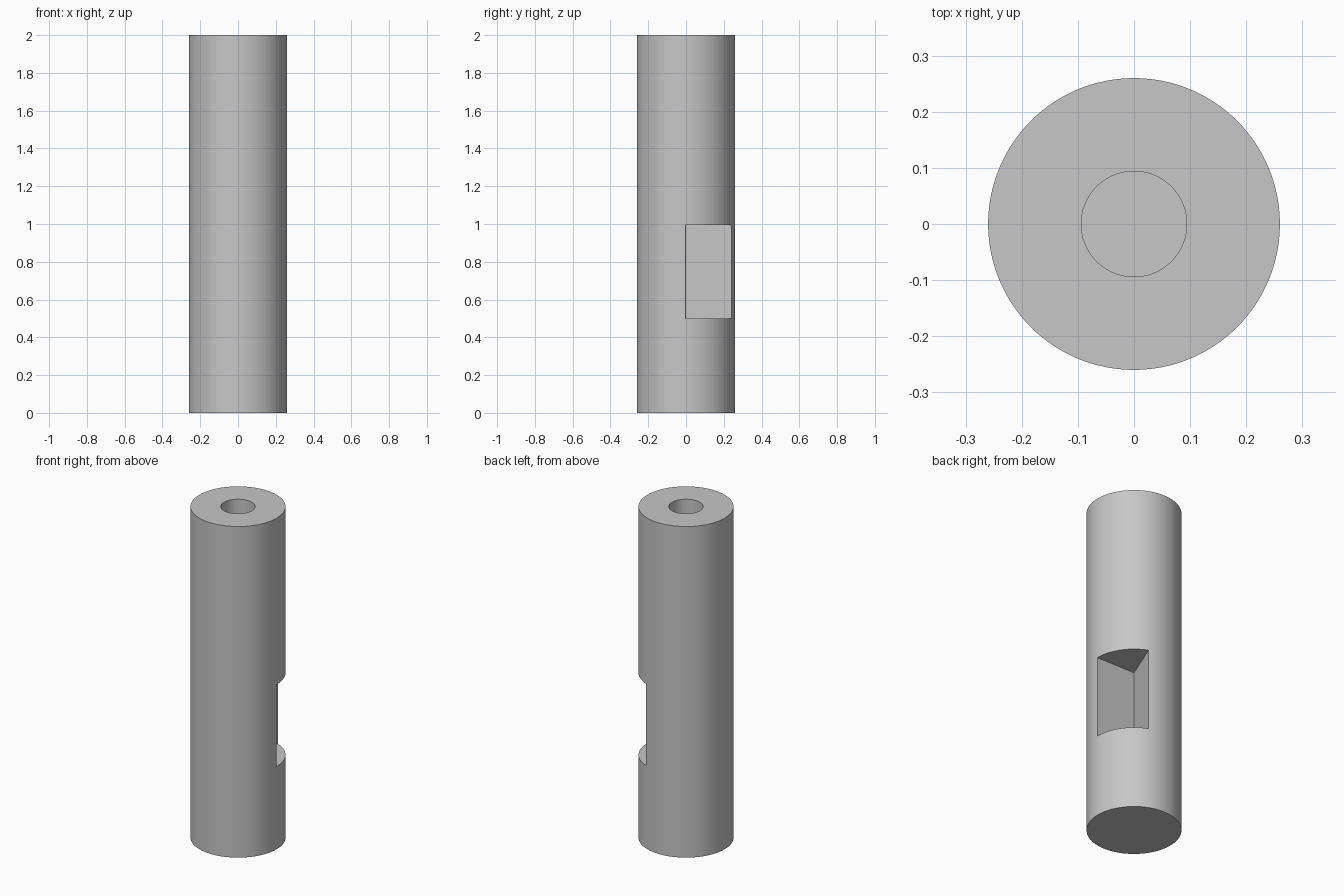
import bpy, bmesh, math
from mathutils import Vector

cube = bpy.data.objects.get("Cube")
if cube:
    bpy.data.objects.remove(cube, do_unlink=True)

HEIGHT, RADIUS = 2.0, 0.26
BORE_RADIUS, BORE_FLOOR = 0.094, 1.5
NOTCH_BOTTOM, NOTCH_TOP = 0.5, 0.995
NOTCH_ANGLES = (-0.5, 34, 68)

grey = bpy.data.materials.new("plain grey")
grey.use_nodes = True
colour = (0.57, 0.57, 0.57, 1)
grey.diffuse_color = colour
grey.node_tree.nodes["Principled BSDF"].inputs["Base Color"].default_value = colour


def prism(name, outline, bottom, top):
    """Extrude a flat outline upwards into a closed solid."""
    bm = bmesh.new()
    base = bm.faces.new([bm.verts.new((x, y, bottom)) for x, y in outline])
    raised = bmesh.ops.extrude_face_region(bm, geom=[base], use_keep_orig=True)
    verts = [g for g in raised["geom"] if isinstance(g, bmesh.types.BMVert)]
    bmesh.ops.translate(bm, verts=verts, vec=Vector((0, 0, top - bottom)))
    bmesh.ops.recalc_face_normals(bm, faces=bm.faces)
    mesh = bpy.data.meshes.new(name)
    bm.to_mesh(mesh)
    bm.free()
    mesh.materials.append(grey)
    obj = bpy.data.objects.new(name, mesh)
    bpy.context.collection.objects.link(obj)
    return obj


def arc(radius, degrees):
    return [(radius * math.cos(math.radians(a)), radius * math.sin(math.radians(a)))
            for a in degrees]


def circle(radius, sides=120):
    return arc(radius, [360 * i / sides for i in range(sides)])


# Solid round rod
rod = prism("rod", circle(RADIUS), 0, HEIGHT)

# Blind bore in the top, and a wedge notch reaching the axis
cutters = [
    prism("bore_cutter", circle(BORE_RADIUS), BORE_FLOOR, HEIGHT + 0.1),
    prism("notch_cutter", [(0, 0)] + arc(0.4, NOTCH_ANGLES), NOTCH_BOTTOM, NOTCH_TOP),
]

bpy.ops.object.select_all(action="DESELECT")
rod.select_set(True)
bpy.context.view_layer.objects.active = rod
for cutter in cutters:
    cutter.hide_render = True
    cut = rod.modifiers.new(cutter.name, "BOOLEAN")
    cut.operation = "DIFFERENCE"
    cut.solver = "EXACT"
    cut.object = cutter
    bpy.ops.object.modifier_apply(modifier=cut.name)
    bpy.data.objects.remove(cutter, do_unlink=True)

# Smooth round walls with crisp rims
bpy.ops.object.shade_smooth_by_angle(angle=math.radians(30))
